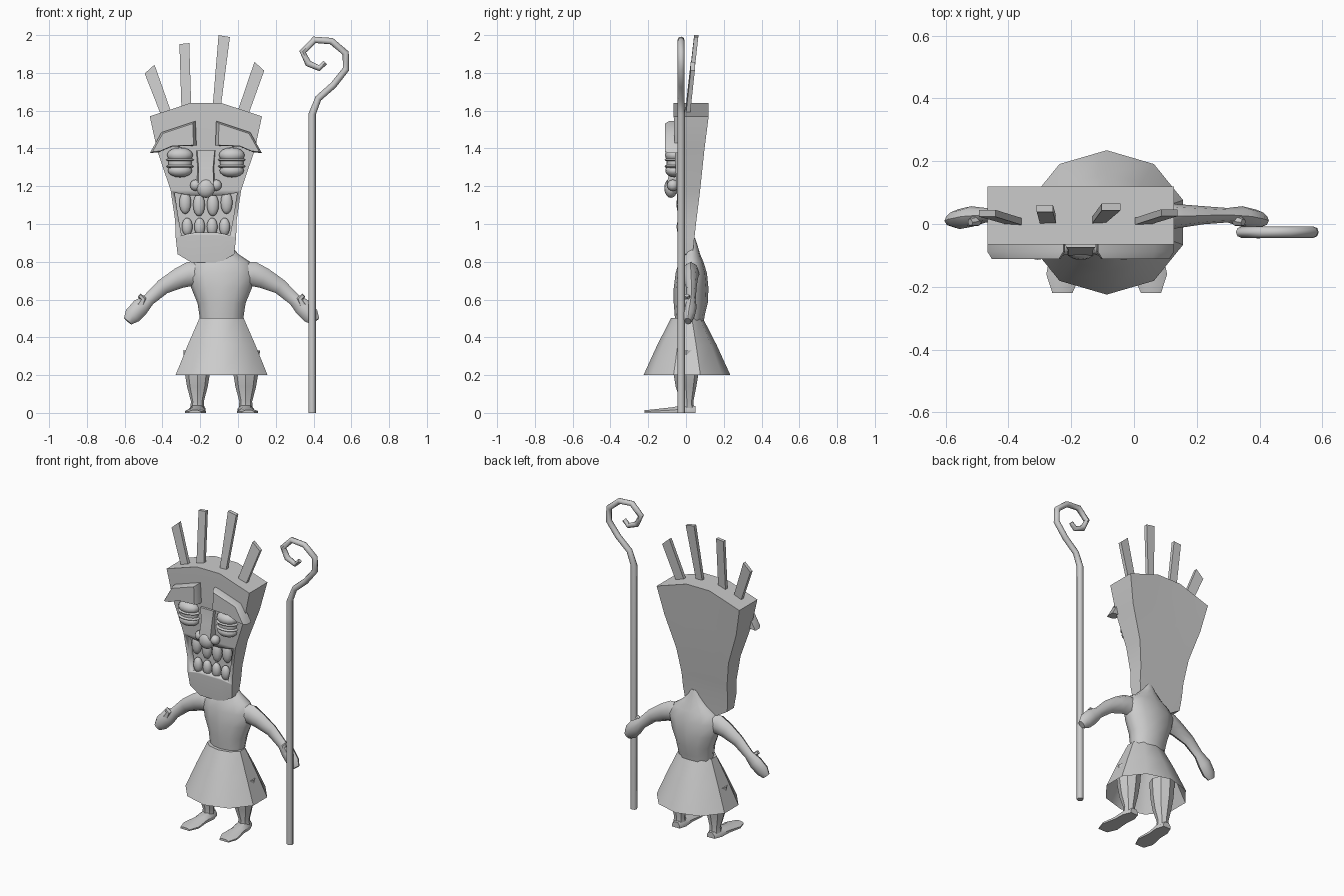
import bpy, bmesh, math
from mathutils import Vector, Matrix

cube = bpy.data.objects.get("Cube")
if cube:
    bpy.data.objects.remove(cube, do_unlink=True)

GREY = (0.6, 0.6, 0.6, 1)
mat = bpy.data.materials.new("plain_grey")
mat.use_nodes = True
mat.diffuse_color = GREY
mat.node_tree.nodes["Principled BSDF"].inputs["Base Color"].default_value = GREY

BODY_X, HEAD_X = -0.087, -0.17


def finish(name, bm, angle=40):
    bmesh.ops.recalc_face_normals(bm, faces=bm.faces)
    me = bpy.data.meshes.new(name)
    bm.to_mesh(me)
    bm.free()
    me.materials.append(mat)
    ob = bpy.data.objects.new(name, me)
    bpy.context.collection.objects.link(ob)
    bpy.ops.object.select_all(action='DESELECT')
    ob.select_set(True)
    bpy.context.view_layer.objects.active = ob
    bpy.ops.object.shade_smooth_by_angle(angle=math.radians(angle))
    return ob


def loft(name, rings, caps=True, angle=40):
    """Skin a list of equal-length point rings."""
    bm = bmesh.new()
    rows = [[bm.verts.new(p) for p in ring] for ring in rings]
    n = len(rows[0])
    for a, b in zip(rows, rows[1:]):
        for i in range(n):
            j = (i + 1) % n
            bm.faces.new((a[i], a[j], b[j], b[i]))
    if caps:
        bm.faces.new(rows[0])
        bm.faces.new(rows[-1])
    return finish(name, bm, angle)


def ellipse(cx, cy, z, rx, ry, n, start=0.0):
    return [(cx + rx * math.cos(start + math.tau * i / n),
             cy + ry * math.sin(start + math.tau * i / n), z) for i in range(n)]


def tube(name, path, radii, n=8, flat=1.0, angle=50):
    """Round tube lying roughly in a plane of constant y."""
    pts = [Vector(p) for p in path]
    rings = []
    for k, p in enumerate(pts):
        d = (pts[min(k + 1, len(pts) - 1)] - pts[max(k - 1, 0)]).normalized()
        side = d.cross(Vector((0, 1, 0))).normalized()
        up = side.cross(d)
        rings.append([p + radii[k] * (side * math.cos(t) + up * flat * math.sin(t))
                      for t in (math.tau * i / n for i in range(n))])
    return loft(name, rings, angle=angle)


def prism(name, outline, front, back, bevel=1.0):
    """Extrude an x-z outline along y; bevel shrinks the front outline."""
    cx = sum(p[0] for p in outline) / len(outline)
    cz = sum(p[1] for p in outline) / len(outline)
    small = [(cx + (x - cx) * bevel, front, cz + (z - cz) * bevel) for x, z in outline]
    mid = front + (back - front) * 0.35
    return loft(name, [[(x, back, z) for x, z in outline],
                       [(x, mid, z) for x, z in outline], small], angle=45)


def ball(name, loc, size, seg=14):
    bm = bmesh.new()
    bmesh.ops.create_uvsphere(bm, u_segments=seg, v_segments=8, radius=1,
                              matrix=Matrix.Translation(loc) @ Matrix.Diagonal((*size, 1)))
    return finish(name, bm, 60)


# Mask-like head: edge height, half width, front, back, arc rise, inner column
rows = [(0.84, 0.15, -0.035, 0.035, -0.045, 0.5),
        (0.93, 0.16, -0.045, 0.045, 0.01, 0.5),
        (1.02, 0.163, -0.042, 0.055, 0, 0.45),
        (1.18, 0.187, -0.05, 0.075, 0, 0.4),
        (1.39, 0.258, -0.06, 0.097, 0, 0.35),
        (1.57, 0.297, -0.065, 0.12, 0.07, 0.28)]
rings = []
for z, w, f, b, arc, u in rows:
    cols = [(-1, 0), (-u, arc), (u, arc), (1, 0)]
    rings.append([(HEAD_X + c * w, f, z + a) for c, a in cols] +
                 [(HEAD_X + c * w, b, z + a) for c, a in reversed(cols)])
head = loft("head", rings)

# Mouth opening
half = [(0.165, 1.165), (0.148, 1.05), (0.128, 0.94), (0.06, 0.955)]
top = [(0.07, 1.15)]
right_side = top + half
mouth = [(HEAD_X + x, z) for x, z in right_side] + \
        [(HEAD_X - x, z) for x, z in reversed(right_side)]
cutter = prism("mouth_cutter", mouth, -0.2, -0.01)
cutter.hide_render = True
mod = head.modifiers.new("mouth", 'BOOLEAN')
mod.object = cutter
mod.solver = 'EXACT'
bpy.context.view_layer.objects.active = head
bpy.ops.object.modifier_apply(modifier=mod.name)
bpy.data.objects.remove(cutter, do_unlink=True)

# Teeth
for i in range(4):
    k = i - 1.5
    ball(f"upper_tooth_{i}", (HEAD_X + k * 0.073, -0.025, 1.095 + 0.012 * abs(k)),
         (0.033, 0.025, 0.06), 10)
    ball(f"lower_tooth_{i}", (HEAD_X + k * 0.066, -0.025, 0.985),
         (0.03, 0.025, 0.048), 10)

# Nose
nose = [(1.39, 0.058, -0.075), (1.3, 0.048, -0.082), (1.22, 0.05, -0.1), (1.18, 0.04, -0.1)]
loft("nose_bridge", [[(HEAD_X - w, -0.03, z), (HEAD_X - w * 0.8, y, z),
                      (HEAD_X + w * 0.8, y, z), (HEAD_X + w, -0.03, z)] for z, w, y in nose])
ball("nose_tip", (HEAD_X, -0.08, 1.19), (0.05, 0.035, 0.052))

for side, tag in ((-1, "right"), (1, "left")):
    ball(f"{tag}_nostril", (HEAD_X + side * 0.055, -0.07, 1.205), (0.03, 0.03, 0.03), 10)

    # Heavy-lidded eye and drooping brow
    ex = HEAD_X + side * 0.137
    ball(f"{tag}_eyeball", (ex, -0.062, 1.325), (0.064, 0.042, 0.068))
    ball(f"{tag}_upper_lid", (ex, -0.062, 1.365), (0.07, 0.05, 0.04))
    ball(f"{tag}_lower_lid", (ex, -0.062, 1.283), (0.066, 0.048, 0.036))
    for z in (1.34, 1.305):
        ball(f"{tag}_lid_fold", (ex, -0.062, z), (0.075, 0.052, 0.013))
    brow = [(0.055, 1.545), (0.235, 1.485), (0.297, 1.375), (0.25, 1.38),
            (0.18, 1.41), (0.05, 1.415)]
    prism(f"{tag}_brow", [(HEAD_X + side * x, z) for x, z in brow], -0.112, -0.045, 0.88)

    # Arm with flattened hand
    arm = [(0.1, 0.025, 0.735), (0.17, 0.025, 0.735), (0.225, 0.025, 0.713),
           (0.31, 0.028, 0.668), (0.385, 0.028, 0.6), (0.43, 0.024, 0.56),
           (0.472, 0.015, 0.515), (0.497, 0.01, 0.485)]
    tube(f"{tag}_arm", [(BODY_X + side * x, y, z) for x, y, z in arm],
         [0.065, 0.065, 0.055, 0.041, 0.033, 0.047, 0.045, 0.026], flat=0.7)
    tube(f"{tag}_thumb", [(BODY_X + side * x, y, z) for x, y, z in
                          ((0.43, 0.015, 0.57), (0.415, 0.01, 0.605), (0.435, 0.005, 0.622))],
         [0.025, 0.018, 0.012], n=6)

    # Leg and long flat foot
    lx = BODY_X + side * 0.128
    loft(f"{tag}_leg", [ellipse(lx, y, z, r, r, 8) for z, r, y in
                        ((0.02, 0.038, 0.005), (0.06, 0.034, 0.005), (0.14, 0.055, 0),
                         (0.22, 0.068, 0), (0.33, 0.075, 0))])
    foot = [(0.05, 0.026, 0.035), (0.0, 0.044, 0.045), (-0.07, 0.042, 0.03),
            (-0.16, 0.055, 0.02), (-0.22, 0.032, 0.014)]
    loft(f"{tag}_foot", [[(lx + side * (-0.06 * y) + s * w * t, y, z) for s, t, z in
                          ((-1, 1, 0), (1, 1, 0), (1, 1, h * 0.5), (1, 0.5, h),
                           (-1, 0.5, h), (-1, 1, h * 0.5))] for y, w, h in foot])

# Torso with neck
torso = [(0.48, 0.112, 0.018, 0.075), (0.52, 0.118, 0.02, 0.08), (0.58, 0.127, 0.025, 0.09),
         (0.66, 0.16, 0.027, 0.092), (0.74, 0.18, 0.028, 0.083), (0.8, 0.15, 0.027, 0.065),
         (0.84, 0.09, 0.03, 0.045), (0.89, 0.045, 0.03, 0.03), (0.925, 0.025, 0.03, 0.018)]
loft("torso", [ellipse(BODY_X, y, z, rx, ry, 12) for z, rx, y, ry in torso], angle=60)

# Open flared skirt
loft("skirt", [ellipse(BODY_X, 0.005, z, rx, ry, 10, math.pi / 2) for z, rx, ry in
               ((0.2, 0.256, 0.23), (0.36, 0.188, 0.157), (0.5, 0.124, 0.085))],
     caps=False, angle=32)
loft("waist", [ellipse(BODY_X, 0.005, z, 0.124, 0.085, 10, math.pi / 2) for z in (0.49, 0.502)])

# Slats rising from the crown: bottom x and z, top x and z
for i, (bx, bz, tx, tz, w0, w1) in enumerate((
        (-0.375, 1.57, -0.468, 1.82, 0.021, 0.026), (-0.273, 1.6, -0.284, 1.955, 0.026, 0.026),
        (-0.115, 1.6, -0.073, 2.0, 0.02, 0.03), (0.02, 1.57, 0.113, 1.835, 0.023, 0.026))):
    slant = -(tx - bx) * 0.25
    rings = []
    for x, z, w in ((bx, bz, w0), (tx, tz, w1)):
        y = 0.01 + (z - 1.6) * 0.11
        rings.append([(x + sx * w, y + sy * 0.011, z + sx * slant)
                      for sx, sy in ((-1, -1), (1, -1), (1, 1), (-1, 1))])
    rings[1] = [(x, y, min(z, 2.0)) for x, y, z in rings[1]]
    loft(f"crown_slat_{i}", rings)

# Staff with spiral hook
staff = [(0.392, 0), (0.392, 1.58), (0.425, 1.665), (0.505, 1.735), (0.572, 1.82),
         (0.57, 1.905), (0.495, 1.968), (0.405, 1.975), (0.342, 1.912), (0.372, 1.85),
         (0.43, 1.825), (0.462, 1.855)]
tube("staff", [(x, -0.026, z) for x, z in staff],
     [0.02, 0.02] + [0.018] * 8 + [0.016, 0.013])
